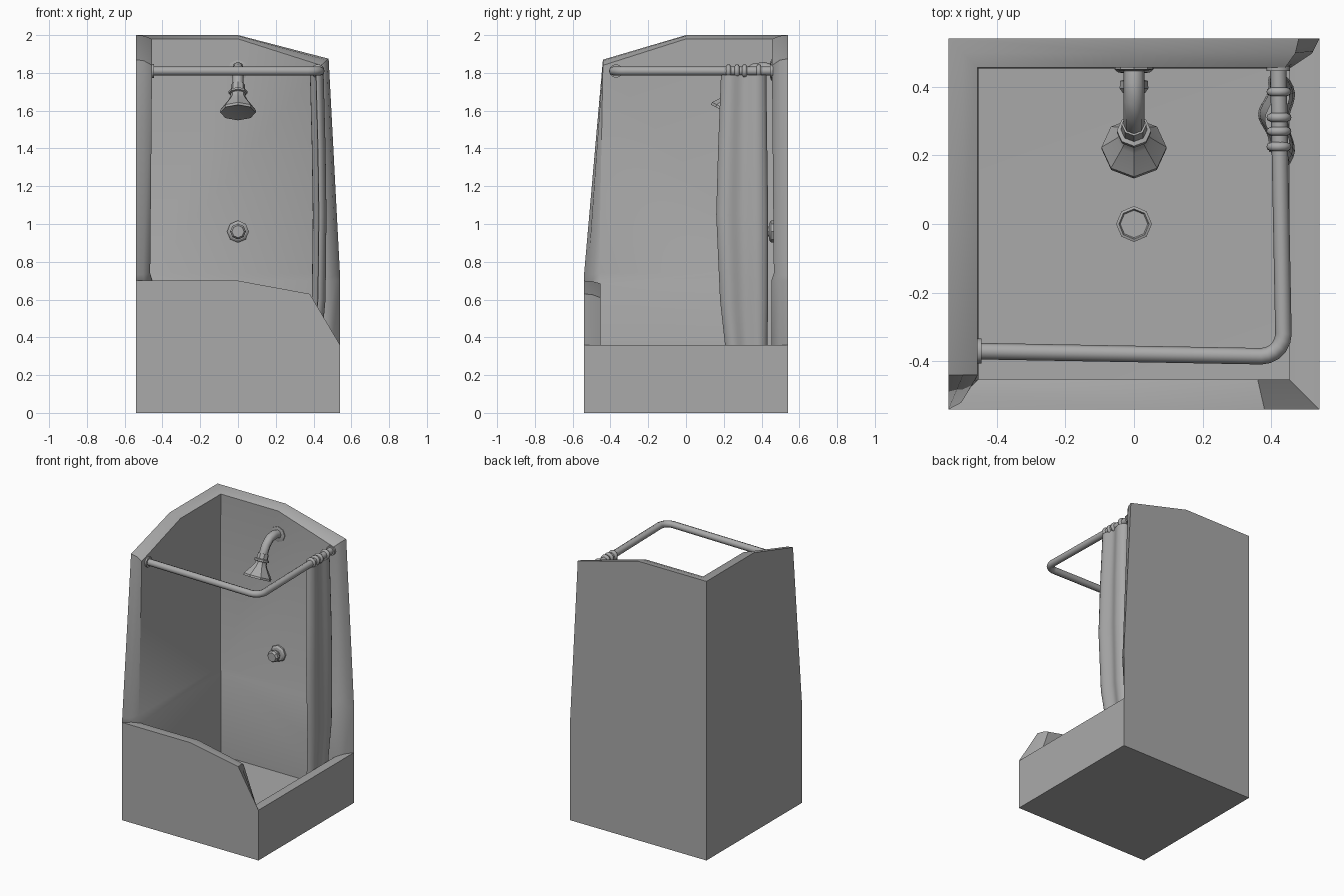
import bpy, bmesh, math
from mathutils import Vector

if "Cube" in bpy.data.objects:
    bpy.data.objects.remove(bpy.data.objects["Cube"], do_unlink=True)

GREY = bpy.data.materials.new("plain_grey")
GREY.use_nodes = True
GREY.diffuse_color = (0.4, 0.4, 0.4, 1)
GREY.node_tree.nodes["Principled BSDF"].inputs["Base Color"].default_value = (0.4, 0.4, 0.4, 1)


def select(obj):
    bpy.ops.object.select_all(action='DESELECT')
    obj.select_set(True)
    bpy.context.view_layer.objects.active = obj


def finish(name, bm, angle=40):
    bmesh.ops.recalc_face_normals(bm, faces=bm.faces)
    mesh = bpy.data.meshes.new(name)
    bm.to_mesh(mesh)
    bm.free()
    mesh.materials.append(GREY)
    obj = bpy.data.objects.new(name, mesh)
    bpy.context.collection.objects.link(obj)
    select(obj)
    bpy.ops.object.shade_smooth_by_angle(angle=math.radians(angle))
    return obj


def loft(bm, loops):
    """Skin closed loops of points and cap both ends."""
    rings = [[bm.verts.new(p) for p in loop] for loop in loops]
    n = len(rings[0])
    for a, b in zip(rings, rings[1:]):
        for i in range(n):
            j = (i + 1) % n
            bm.faces.new((a[i], a[j], b[j], b[i]))
    bm.faces.new(rings[0])
    bm.faces.new(rings[-1])


def lathe(name, origin, axis, profile, sides=8, angle=40):
    """Turn a (radius, distance) profile around an axis."""
    quat = Vector(axis).to_track_quat('Z', 'Y')
    turns = [math.tau * k / sides for k in range(sides)]
    bm = bmesh.new()
    loft(bm, [[Vector(origin) + quat @ Vector((r * math.cos(t), r * math.sin(t), d))
               for t in turns] for r, d in profile])
    return finish(name, bm, angle)


def tube(name, points, radius):
    curve = bpy.data.curves.new(name, 'CURVE')
    curve.dimensions = '3D'
    curve.bevel_depth = radius
    curve.bevel_resolution = 2
    curve.use_fill_caps = True
    spline = curve.splines.new('POLY')
    spline.points.add(len(points) - 1)
    for sp, p in zip(spline.points, points):
        sp.co = (*p, 1)
    curve.materials.append(GREY)
    obj = bpy.data.objects.new(name, curve)
    bpy.context.collection.objects.link(obj)
    select(obj)
    bpy.ops.object.convert(target='MESH')
    bpy.ops.object.shade_smooth_by_angle(angle=math.radians(50))


# Stall shell: outer rim point paired with inner rim point, walked clockwise
W, N = 0.54, 0.452
rim = [
    ((-W, W, 2), (-.455, .455, 1.98)),
    ((0, W, 2), (0, .455, 1.98)),
    ((.48, W, 1.875), (.44, .455, 1.84)),
    ((W, W, .73), (.46, .465, .74)),
    ((W, W, .70), (N, N, .70)),
    ((W, W, .36), (N, N, .34)),
    ((W, -W, .36), (N, -N, .34)),
    ((.38, -W, .63), (.36, -N, .61)),
    ((0, -W, .70), (0, -N, .685)),
    ((-W, -W, .70), (-N, -N, .685)),
    ((-W, -W, .73), (-.465, -.46, .74)),
    ((-W, -.44, 1.87), (-.455, -.44, 1.84)),
    ((-W, 0, 2), (-.455, 0, 1.98)),
]
bm = bmesh.new()
outer = [bm.verts.new(o) for o, i in rim]
inner = [bm.verts.new(i) for o, i in rim]
middle = []
for k, (o, i) in enumerate(rim):
    # The middle row bulges outward so that the rim reads as rounded
    wx = .75 if k in (2, 3, 4) else .5
    wy = .75 if k in (10, 11) else .5
    middle.append(bm.verts.new([a * w + b * (1 - w) for a, b, w in zip(o, i, (wx, wy, .8))]))
for k in range(len(rim)):
    m = (k + 1) % len(rim)
    bm.faces.new((outer[k], outer[m], middle[m], middle[k]))
    bm.faces.new((middle[k], middle[m], inner[m], inner[k]))

corners = [(-1, 1), (1, 1), (1, -1), (-1, -1)]
base = [bm.verts.new((x * W, y * W, 0)) for x, y in corners]
floor = [bm.verts.new((x * N, y * N, .11)) for x, y in corners]
ledge_top = bm.verts.new((-.465, .465, .74))
ledge_low = bm.verts.new((-N, N, .70))
drain_point = bm.verts.new((0, 0, .1))

# Outside walls and base
bm.faces.new(outer[0:6] + [base[1], base[0]])
bm.faces.new(outer[5:7] + [base[2], base[1]])
bm.faces.new(outer[6:10] + [base[3], base[2]])
bm.faces.new(outer[9:] + [outer[0], base[0], base[3]])
bm.faces.new(base)
# Inside walls, with a small ledge on the back and left walls
bm.faces.new(inner[0:4] + [ledge_top])
bm.faces.new(inner[3:5] + [ledge_low, ledge_top])
bm.faces.new(inner[4:6] + [floor[1], floor[0], ledge_low])
bm.faces.new(inner[5:7] + [floor[2], floor[1]])
bm.faces.new(inner[6:10] + [floor[3], floor[2]])
bm.faces.new([inner[9], ledge_low, floor[0], floor[3]])
bm.faces.new(inner[9:11] + [ledge_top, ledge_low])
bm.faces.new(inner[10:] + [inner[0], ledge_top])
# Floor sloping to the drain
for k in range(4):
    bm.faces.new((floor[k], floor[(k + 1) % 4], drain_point))
finish("shower_stall", bm, 50)

lathe("floor_drain", (0, 0, .095), (0, 0, 1),
      [(.052, 0), (.052, .015), (.044, .018), (.04, .01)])

# Curtain rod with a rounded corner
RZ = 1.81
bend = [(.37 + .065 * math.sin(a), -.32 - .065 * math.cos(a), RZ)
        for a in [math.radians(d) for d in range(0, 91, 18)]]
tube("curtain_rod", [(-.46, -.37, RZ)] + bend + [(.42, .46, RZ)], .024)
lathe("rod_flange_left", (-.46, -.37, RZ), (1, 0, 0), [(.036, 0), (.036, .016)], 12)
lathe("rod_flange_back", (.42, .46, RZ), (0, -1, 0), [(.034, 0), (.034, .014)], 12)
for k, y in enumerate((.225, .27, .31, .385)):
    lathe(f"curtain_ring_{k + 1}", (.422, y, RZ), (0, 1, 0),
          [(.024, -.013), (.034, -.008), (.036, 0), (.034, .008), (.024, .013)], 12, 60)

# Gathered curtain with two soft folds
STEPS = 16
loops = []
for z, y0, y1, xc in ((1.79, .185, .425, .42), (1.4, .17, .43, .43), (1.05, .16, .435, .435),
                      (.6, .18, .435, .43), (.33, .21, .43, .405), (.14, .21, .43, .4)):
    side = {1: [], -1: []}
    for k in range(STEPS + 1):
        t = k / STEPS
        fold = math.cos(math.tau * (t * 1.55 - .27))
        half = .005 + .022 * math.sqrt(max(0, math.sin(math.pi * t)))
        for s in side:
            side[s].append((xc + s * half + .012 * fold, y0 + (y1 - y0) * t, z))
    loops.append(side[1] + side[-1][::-1])
bm = bmesh.new()
loft(bm, loops)
finish("shower_curtain", bm, 60)

# Shower arm and head
tube("shower_arm", [(0, .46, 1.815), (0, .41, 1.828), (0, .36, 1.82), (0, .32, 1.79),
                    (0, .295, 1.75), (0, .262, 1.68)], .03)
lathe("arm_flange", (0, .46, 1.815), (0, -1, 0), [(.055, 0), (.055, .01), (.036, .014)])
lathe("shower_head", (0, .217, 1.59), (0, .44, .9),
      [(.08, .004), (.094, 0), (.095, .014), (.05, .075), (.04, .095), (.04, .11),
       (.05, .113), (.05, .125), (.038, .13), (.036, .165)], 8, 25)

# Tap on the back wall
lathe("tap", (0, .465, .96), (0, -1, 0),
      [(.058, 0), (.058, .014), (.046, .024), (.026, .026), (.026, .045),
       (.04, .048), (.042, .07), (.032, .084)], 8, 30)
